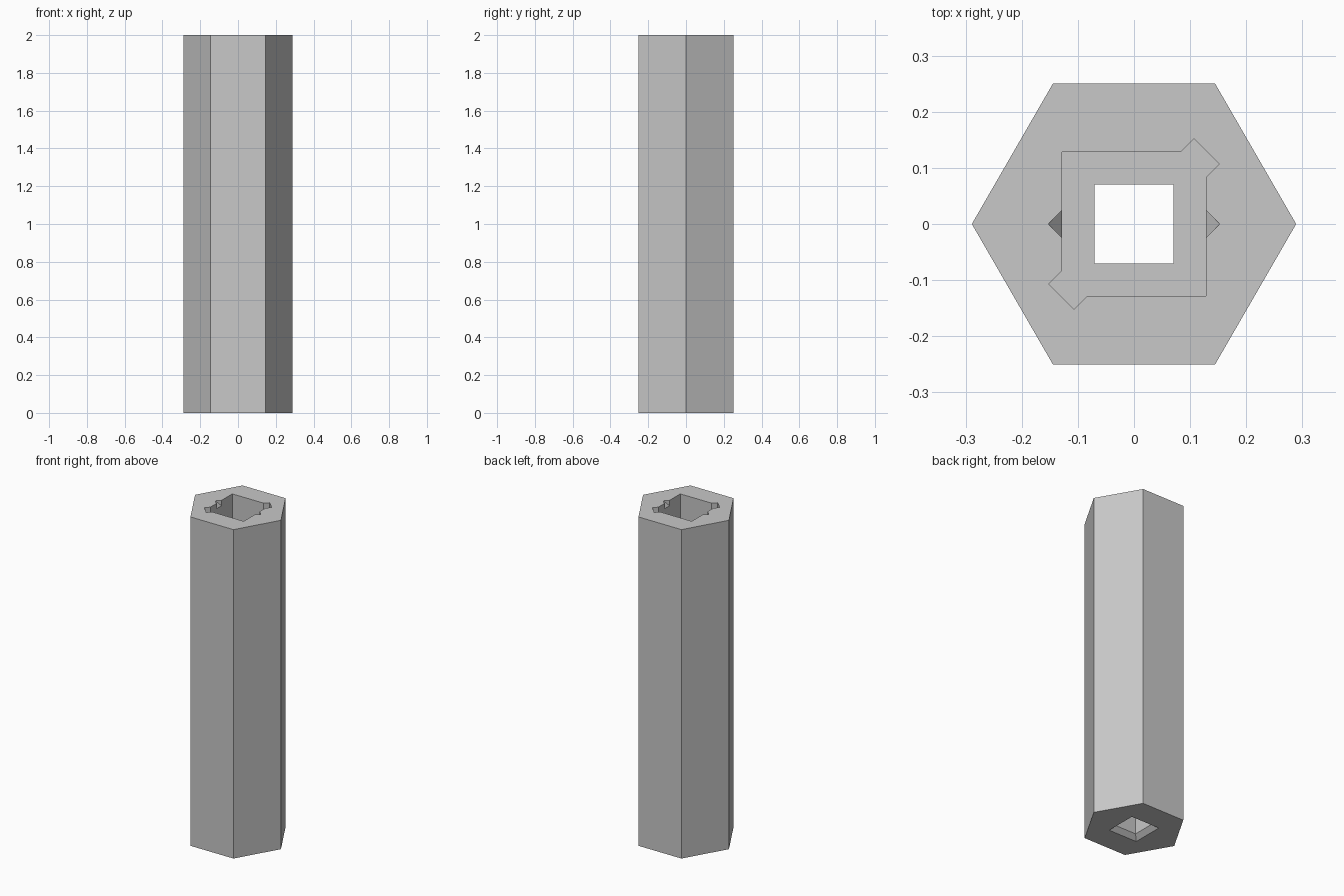
import bpy
import bmesh
from math import cos, sin, pi

cube = bpy.data.objects.get("Cube")
if cube:
    bpy.data.objects.remove(cube, do_unlink=True)

HEIGHT, FLOOR = 2.0, 0.2

grey = bpy.data.materials.new("plain grey")
grey.use_nodes = True
grey.diffuse_color = (0.58, 0.58, 0.58, 1)
grey.node_tree.nodes["Principled BSDF"].inputs["Base Color"].default_value = grey.diffuse_color


def loft(name, rings):
    """Closed solid through rings of equal point count, bottom to top."""
    bm = bmesh.new()
    loops = [[bm.verts.new(p) for p in ring] for ring in rings]
    n = len(loops[0])
    bm.faces.new(loops[0][::-1])
    bm.faces.new(loops[-1])
    for low, high in zip(loops, loops[1:]):
        for i in range(n):
            j = (i + 1) % n
            bm.faces.new((low[i], low[j], high[j], high[i]))
    bmesh.ops.recalc_face_normals(bm, faces=bm.faces[:])
    mesh = bpy.data.meshes.new(name)
    bm.to_mesh(mesh)
    bm.free()
    mesh.materials.append(grey)
    obj = bpy.data.objects.new(name, mesh)
    bpy.context.collection.objects.link(obj)
    return obj


def at(profile, z):
    return [(x, y, z) for x, y in profile]


def square(r):
    return [(r, r), (-r, r), (-r, -r), (r, -r)]


# Hexagonal outer body
hexagon = [(0.289 * cos(i * pi / 3), 0.289 * sin(i * pi / 3)) for i in range(6)]
body = loft("hexagonal_body", [at(hexagon, 0), at(hexagon, HEIGHT)])

# Square bore with keyways on two opposite corners
half = [(0.128, -0.128), (0.128, 0.083), (0.152, 0.107), (0.107, 0.152), (0.083, 0.128)]
keyed = half + [(-x, -y) for x, y in half]
cutters = [loft("bore_cutter", [at(keyed, FLOOR), at(keyed, HEIGHT + 0.1)])]

# Narrow square hole through the floor, chamfered at the base
cutters.append(loft("floor_hole_cutter", [
    at(square(0.107), -0.01), at(square(0.07), 0.027), at(square(0.07), FLOOR + 0.1)]))

# Small sloped notches on the left and right rim
for side in (1, -1):
    notch = [(0.153 * side, 0), (0.12 * side, 0.033), (0.12 * side, -0.033)]
    floor = [(x, y, HEIGHT - (0.153 - abs(x)) * 1.3) for x, y in notch]
    cutters.append(loft("notch_cutter", [floor, at(notch, HEIGHT + 0.1)]))

# Cut the body, then drop the cutters
for cutter in cutters:
    cutter.hide_render = True
    mod = body.modifiers.new(cutter.name, 'BOOLEAN')
    mod.operation = 'DIFFERENCE'
    mod.solver = 'EXACT'
    mod.object = cutter

bpy.context.view_layer.update()
result = bpy.data.meshes.new_from_object(body.evaluated_get(bpy.context.evaluated_depsgraph_get()))
body.modifiers.clear()
body.data = result
for cutter in cutters:
    bpy.data.objects.remove(cutter, do_unlink=True)
